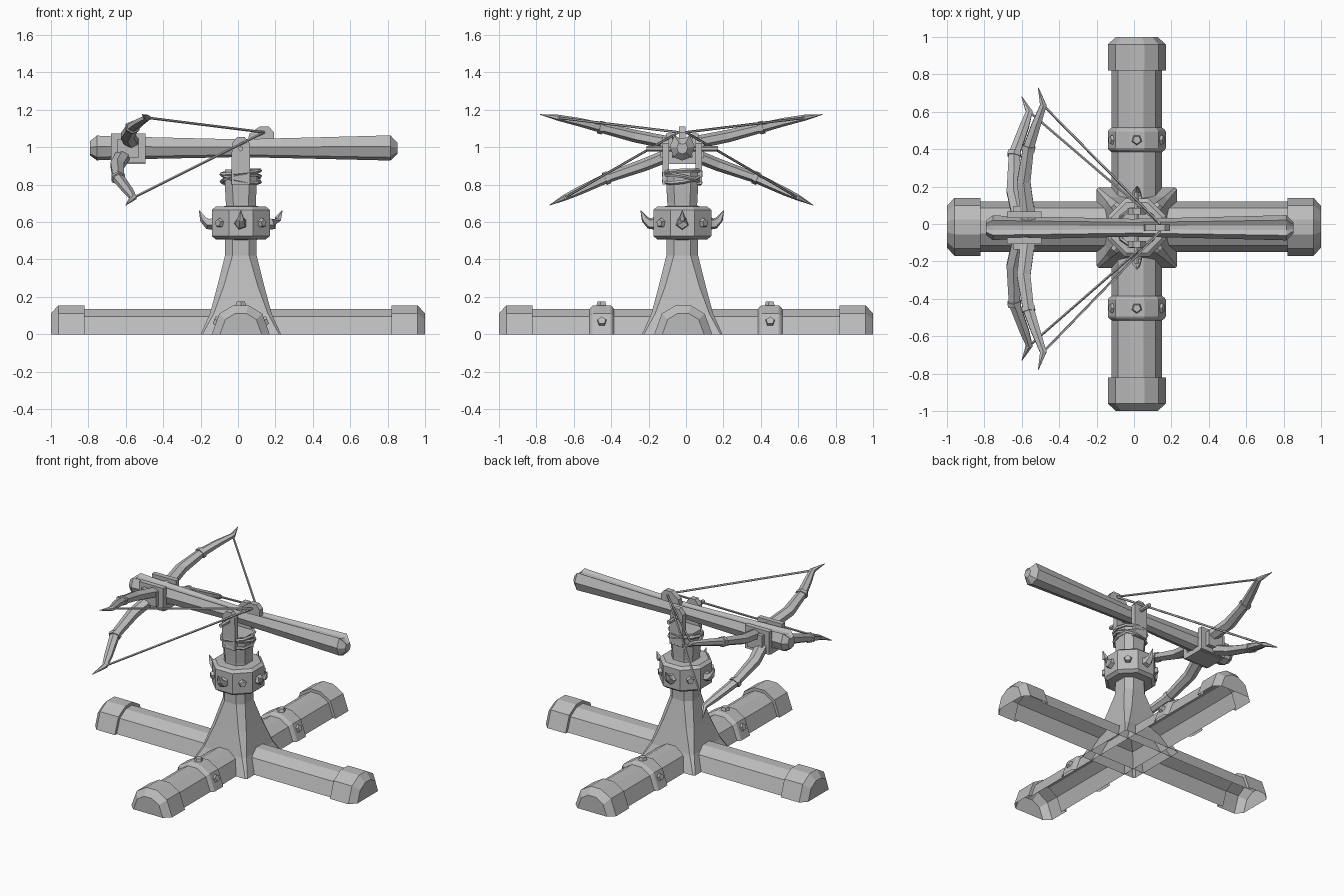
import bpy, bmesh, math
from mathutils import Vector, Matrix

cube = bpy.data.objects.get("Cube")
if cube:
    bpy.data.objects.remove(cube, do_unlink=True)

grey = bpy.data.materials.new("plain_grey")
grey.use_nodes = True
grey.diffuse_color = (0.5, 0.5, 0.5, 1)
grey.node_tree.nodes["Principled BSDF"].inputs["Base Color"].default_value = (0.5, 0.5, 0.5, 1)
CX, CY = 0.015, -0.02  # column axis


def finish(bm, name, matrix=Matrix()):
    bmesh.ops.transform(bm, matrix=matrix, verts=bm.verts)
    bmesh.ops.recalc_face_normals(bm, faces=bm.faces)
    mesh = bpy.data.meshes.new(name)
    bm.to_mesh(mesh)
    bm.free()
    mesh.materials.append(grey)
    obj = bpy.data.objects.new(name, mesh)
    bpy.context.collection.objects.link(obj)
    return obj


def loft(name, rings, matrix=Matrix(), closed=True, caps=(True, True)):
    """Skin a list of equal-length point rings."""
    bm = bmesh.new()
    loops = [[bm.verts.new(p) for p in ring] for ring in rings]
    n = len(rings[0])
    for a, b in zip(loops, loops[1:]):
        for i in range(n if closed else n - 1):
            j = (i + 1) % n
            bm.faces.new((a[i], a[j], b[j], b[i]))
    if caps[0]:
        bm.faces.new(loops[0])
    if caps[1]:
        bm.faces.new(loops[-1])
    return finish(bm, name, matrix)


def box(name, lo, hi):
    lo, hi = Vector(lo), Vector(hi)
    bm = bmesh.new()
    bmesh.ops.create_cube(bm, size=1)
    size = hi - lo
    return finish(bm, name, Matrix.Translation((lo + hi) / 2) @ Matrix.Diagonal((*size, 1)))


def tube(name, path, radii, sides=5, flat=1.0):
    """Sweep a polygon along a path with a radius at each point."""
    pts = [Vector(p) for p in path]
    rings = []
    for i, p in enumerate(pts):
        t = (pts[min(i + 1, len(pts) - 1)] - pts[max(i - 1, 0)]).normalized()
        ref = Vector((1, 0, 0)) if abs(t.x) < 0.9 else Vector((0, 0, 1))
        u = (ref - t * ref.dot(t)).normalized()
        v = t.cross(u)
        angles = [math.tau * (k + 0.5) / sides for k in range(sides)]
        rings.append([p + radii[i] * (u * math.cos(a) + v * flat * math.sin(a)) for a in angles])
    return loft(name, rings)


def stud(name, pos, direction, r=0.032):
    bm = bmesh.new()
    bmesh.ops.create_cone(bm, cap_ends=True, segments=5, radius1=r, radius2=r * 0.7, depth=0.03)
    rot = Vector(direction).to_track_quat('Z', 'Y').to_matrix().to_4x4()
    return finish(bm, name, Matrix.Translation(pos) @ rot)


def octo(a, c, z):
    """Square of half-width a with corners cut by c."""
    b = a - c
    return [(CX + x, CY + y, z) for x, y in
            ((a, -b), (a, b), (b, a), (-b, a), (-a, b), (-a, -b), (-b, -a), (b, -a))]


# Crossed foot beams with capped ends
BEAM = [(-.135, 0), (-.1, .095), (-.035, .135), (.035, .135), (.1, .095), (.135, 0)]
CAP = [(-.155, 0), (-.115, .11), (-.04, .155), (.04, .155), (.115, .11), (.155, 0)]


def section(profile, x, s=1.0):
    return [(x, y * s, z * s) for y, z in profile]


turn = Matrix.Rotation(math.pi / 2, 4, 'Z')
feet = {"side": Matrix.Translation((0, -.015, 0)), "cross": Matrix.Translation((.015, 0, 0)) @ turn}
for label, m in feet.items():
    loft(label + "_foot_beam", [section(BEAM, -.85), section(BEAM, .85)], m, False, (False, False))
    for s in (-1, 1):
        loft(label + "_foot_cap", [section(BEAM, s * .82), section(CAP, s * .82),
             section(CAP, s * .96), section(CAP, s, .72)], m, False, (False, True))

# Studded straps on the front and back feet
for s in (-1, 1):
    y = s * .45
    loft("foot_strap", [section(BEAM, y - .065), section(CAP, y - .055, .96), section(CAP, y - .045),
         section(CAP, y + .045), section(CAP, y + .055, .96), section(CAP, y + .065, .87)],
         feet["cross"], False, (False, False))
    stud("strap_stud_top", (.015, y, .16), (0, 0, 1))
    for k in (-1, 1):
        stud("strap_stud_side", (.015 + k * .13, y, .068), (k * .11, 0, .045))

# Flared column
loft("column", [octo(a, c, z) for a, c, z in
     ((.215, .01, 0), (.165, .02, .11), (.125, .035, .26), (.085, .04, .42),
      (.08, .04, .7), (.085, .04, .79), (.085, .04, .88))], caps=(False, True))

# Spiked collar
loft("collar", [octo(a, a * .586, z) for a, z in
     ((.08, .505), (.135, .508), (.155, .525), (.155, .665), (.135, .682), (.08, .685))])
for i in range(4):
    a = i * math.pi / 2
    d = Vector((math.cos(a), math.sin(a), 0))
    base = Vector((CX, CY, 0))
    tube("collar_horn", [base + d * r + Vector((0, 0, z)) for r, z in
         ((.14, .595), (.175, .592), (.2, .615), (.222, .662))], (.04, .03, .02, .002))
    a += math.pi / 4
    d = Vector((math.cos(a), math.sin(a), 0))
    stud("collar_stud", base + d * .16 + Vector((0, 0, .595)), d, .03)

# Rope wound around the column head
for tx, ty, z in ((.16, .2, .835), (-.2, -.14, .83), (.05, -.1, .865)):
    m = Matrix.Translation((CX, CY, z)) @ Matrix.Rotation(tx, 4, 'X') @ Matrix.Rotation(ty, 4, 'Y')
    rings = []
    for i in range(11):
        a = math.tau * i / 10
        rings.append([((.104 + .011 * math.cos(b)) * math.cos(a), (.104 + .011 * math.cos(b)) * math.sin(a),
                       .011 * math.sin(b)) for b in (math.tau * k / 5 for k in range(5))])
    loft("rope_wrap", rings, m, True, (False, False))

# Fork and pivot pin holding the stock
for s in (-1, 1):
    y = CY + s * .088
    prof = [(-.05, .8), (.05, .8), (.048, 1.02), (.02, 1.055), (-.02, 1.055), (-.048, 1.02)]
    loft("fork_arm", [[(CX + x, y + o, z) for x, z in prof] for o in (-.018, .018)])
tube("pivot_pin", [(CX, CY - .19, .992), (CX, CY + .19, .992)], (.014, .014), 6)

# Grooved stock
STOCK = [(-.04, .07), (-.013, .055), (.013, .055), (.04, .07),
         (.066, .012), (.045, -.045), (0, -.062), (-.045, -.045), (-.066, .012)]
loft("stock", [[(x, CY + y * s, .992 + z * s) for y, z in STOCK] for x, s in
     ((-.79, .6), (-.755, 1), (-.68, .95), (0, .72), (.4, .86), (.815, 1.02), (.852, .45))])

# Bracket clamping the bow limbs
for s in (-1, 1):
    y = CY + s * .07
    box("bracket_side", (-.68, y - .017, .915), (-.495, y + .017, 1.073))
    box("bracket_block", (-.645, min(y, y + s * .045), .945), (-.53, max(y, y + s * .045), 1.045))
box("bracket_base", (-.68, CY - .07, .91), (-.495, CY + .07, .945))

# Trigger nut
loft("trigger_nut", [[(x, CY + y, z) for x, z in
     ((.05, 1.02), (.06, 1.07), (.115, 1.11), (.165, 1.11), (.192, 1.08), (.192, 1.02))] for y in (-.018, .018)])

# Four bow limbs with bindings and strings
UPPER = [(-.565, .05, 1.02), (-.59, .25, 1.06), (-.565, .43, 1.105),
         (-.525, .55, 1.135), (-.485, .66, 1.158), (-.512, .755, 1.175)]
LOWER = [(-.61, .05, .965), (-.645, .2, .905), (-.64, .4, .835),
         (-.585, .55, .765), (-.56, .625, .73), (-.6, .705, .69)]
for label, limb in (("upper", UPPER), ("lower", LOWER)):
    for s in (-1, 1):
        path = [Vector((x, CY - .005 + s * y, z)) for x, y, z in limb]
        tube(label + "_bow_limb", path, (.044, .042, .034, .028, .02, .002), 6, .8)
        d = (path[3] - path[1]).normalized() * .012
        tube(label + "_limb_binding", [path[2] - d, path[2] + d], (.041, .041), 6, .85)
        tube(label + "_bowstring", [path[4], (.14, CY + s * .02, 1.08)], (.007, .007), 5)
